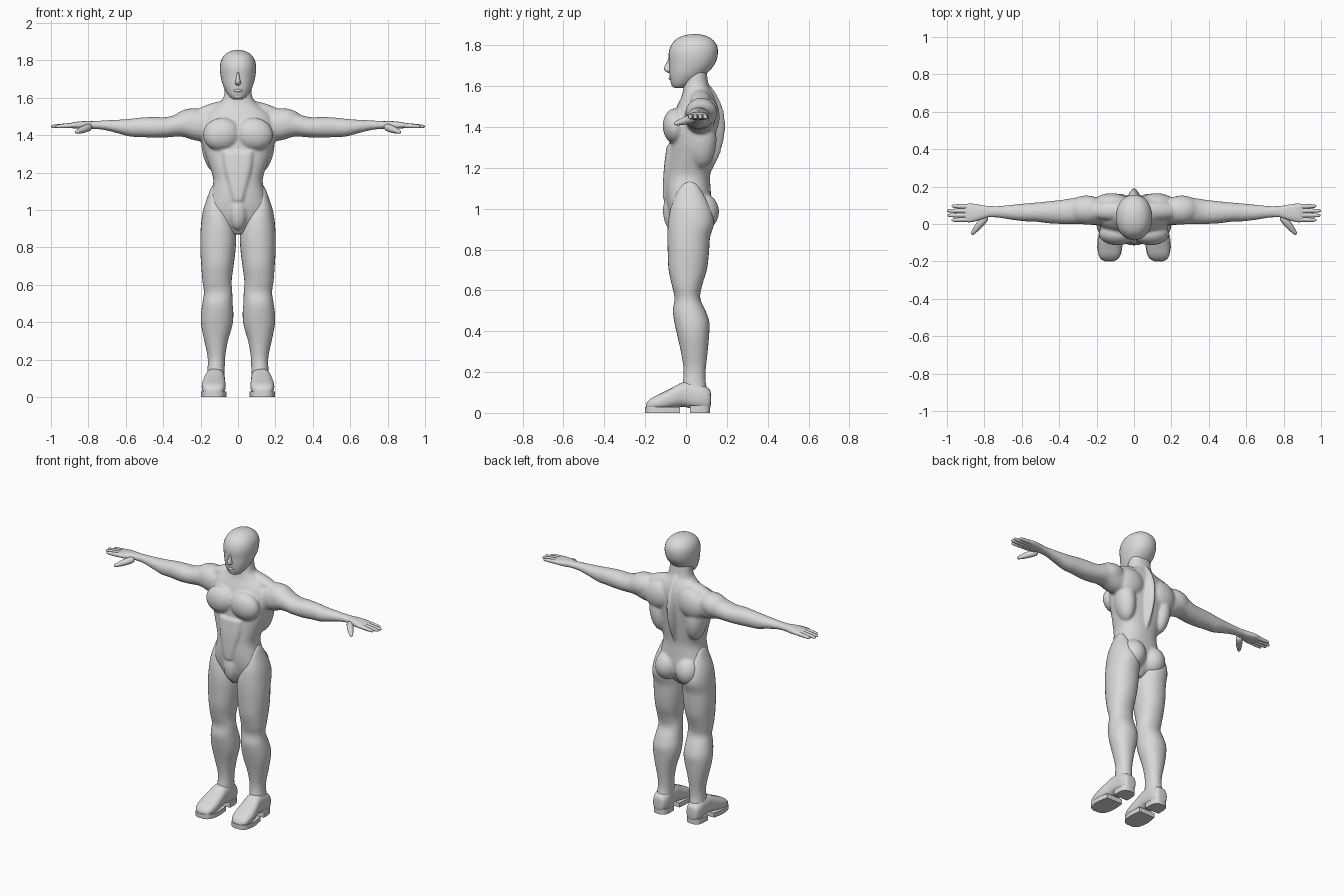
import bpy, bmesh, math
from mathutils import Vector, Matrix

skin = bpy.data.materials.new("light_grey")
skin.diffuse_color = (0.7, 0.7, 0.7, 1)


def spline(rows, sub):
    """Catmull-Rom interpolation of section rows."""
    out = []
    for i in range(len(rows) - 1):
        p = [rows[max(i - 1, 0)], rows[i], rows[i + 1], rows[min(i + 2, len(rows) - 1)]]
        for k in range(sub):
            t = k / sub
            out.append([0.5 * (2 * b + (c - a) * t + (2 * a - 5 * b + 4 * c - d) * t * t
                               + (3 * b - a - 3 * c + d) * t ** 3) for a, b, c, d in zip(*p)])
    return out + [list(rows[-1])]


def loft(bm, axis, rows, power=2.0, seg=32, sub=4, side=1):
    """Skin rounded sections: (position, a_min, a_max, b_min, b_max)."""
    rings = []
    for t, a0, a1, b0, b1 in spline(rows, sub):
        ring = []
        for k in range(seg):
            g = 2 * math.pi * k / seg
            c, s = math.cos(g), math.sin(g)
            a = (a0 + a1) / 2 + (a1 - a0) / 2 * math.copysign(abs(c) ** (2 / power), c)
            b = (b0 + b1) / 2 + (b1 - b0) / 2 * math.copysign(abs(s) ** (2 / power), s)
            x, y, z = {"x": (t, a, b), "y": (a, t, b), "z": (a, b, t)}[axis]
            ring.append(bm.verts.new((x * side, y, z)))
        rings.append(ring)
    faces = [bm.faces.new(rings[0]), bm.faces.new(rings[-1])]
    for r, q in zip(rings, rings[1:]):
        for k in range(seg):
            n = (k + 1) % seg
            faces.append(bm.faces.new((r[k], r[n], q[n], q[k])))
    bmesh.ops.recalc_face_normals(bm, faces=faces)


def ball(bm, centre, radii, tilt=0, side=1):
    """Ellipsoid muscle, tilted about the y axis."""
    m = (Matrix.Translation((centre[0] * side, centre[1], centre[2]))
         @ Matrix.Rotation(tilt * side, 4, "Y") @ Matrix.Diagonal((*radii, 1)))
    bmesh.ops.create_uvsphere(bm, u_segments=24, v_segments=16, radius=1, matrix=m)


def finger(bm, a, b, r0, r1):
    """Tapered rounded digit between two points."""
    a, b = Vector(a), Vector(b)
    d = b - a
    rot = d.to_track_quat("Z", "Y").to_matrix().to_4x4()
    start = len(bm.verts)
    n = d.length
    loft(bm, "z", [(t * n, -r, r, -r, r) for t, r in
         ((0, r0 * .6), (.1, r0), (.5, r0 * .95), (.85, r1), (.96, r1 * .7), (1, r1 * .15))],
         seg=12, sub=2)
    bm.verts.ensure_lookup_table()
    for v in bm.verts[start:]:
        v.co = a + rot @ v.co


def finish(name, bm, mirror=False):
    me = bpy.data.meshes.new(name)
    bm.to_mesh(me)
    bm.free()
    me.materials.append(skin)
    ob = bpy.data.objects.new(name, me)
    bpy.context.collection.objects.link(ob)
    bpy.context.view_layer.objects.active = ob
    ob.select_set(True)
    bpy.ops.object.shade_smooth_by_angle(angle=math.radians(45))
    ob.select_set(False)
    if mirror:
        ob.modifiers.new("mirror", "MIRROR").use_mirror_merge = False
    return ob


# Torso, with the muscles and arms fused into one skin
bm = bmesh.new()
loft(bm, "z", [(z, -w, w, f, b) for z, w, f, b in (
    (.87, .03, -.05, .06), (.92, .11, -.07, .10), (1.0, .165, -.09, .125),
    (1.08, .148, -.1, .122), (1.16, .132, -.098, .118), (1.25, .158, -.088, .128),
    (1.33, .183, -.08, .138), (1.42, .195, -.075, .148), (1.5, .18, -.045, .15),
    (1.555, .12, -.02, .135), (1.6, .078, -.012, .112), (1.68, .07, 0, .1))], 2.3)
# Belly panel, groin and spine ridge
loft(bm, "z", [(1.05, -.03, .03, -.114, 0), (1.12, -.05, .05, -.113, 0),
               (1.22, -.075, .075, -.106, 0), (1.31, -.085, .085, -.094, 0)], 4)
ball(bm, (0, -.06, .99), (.052, .053, .1))
loft(bm, "z", [(1.18, -.02, .02, .06, .125), (1.27, -.03, .03, .06, .168),
               (1.38, -.04, .04, .06, .192), (1.48, -.04, .04, .06, .184),
               (1.57, -.03, .03, .06, .145), (1.62, -.02, .02, .06, .1)], 1.4)
for s in (1, -1):
    ball(bm, (.088, -.052, 1.405), (.1, .062, .087), .15, s)      # chest
    ball(bm, (.075, .078, .985), (.078, .084, .092), 0, s)        # seat
    ball(bm, (.135, .075, 1.34), (.06, .075, .14), .12, s)        # flank
    ball(bm, (.12, .11, 1.45), (.1, .055, .09), .4, s)            # shoulder blade
    ball(bm, (.255, .075, 1.468), (.105, .078, .074), .2, s)      # shoulder
    ball(bm, (.12, .07, 1.535), (.14, .05, .04), .27, s)          # neck slope
    loft(bm, "x", [(.12, .0, .14, 1.37, 1.52), (.22, -.005, .145, 1.37, 1.535),
                   (.3, .0, .142, 1.392, 1.52), (.38, .0, .13, 1.388, 1.497),
                   (.45, .003, .122, 1.386, 1.497), (.52, .012, .115, 1.39, 1.494),
                   (.58, .014, .11, 1.393, 1.487), (.65, .022, .103, 1.412, 1.482),
                   (.73, .034, .096, 1.43, 1.478), (.8, .034, .098, 1.434, 1.474)], 2.1, side=s)
body = finish("body", bm)
mod = body.modifiers.new("fuse", "REMESH")
mod.mode = "VOXEL"
mod.voxel_size = .008
mod.use_smooth_shade = True
mod = body.modifiers.new("relax", "SMOOTH")
mod.factor = .5
mod.iterations = 5

# Head with nose
bm = bmesh.new()
loft(bm, "z", [(z, -w, w, f, b) for z, w, f, b in (
    (1.59, .015, -.05, -.02), (1.597, .035, -.064, .0), (1.62, .056, -.075, .045),
    (1.66, .078, -.081, .10), (1.71, .092, -.083, .142), (1.76, .097, -.085, .156),
    (1.80, .09, -.073, .151), (1.83, .07, -.047, .128), (1.848, .042, -.01, .094),
    (1.855, .012, .03, .055))], 2.15)
loft(bm, "z", [(1.665, -.006, .006, -.088, -.06), (1.677, -.016, .016, -.104, -.06),
               (1.69, -.013, .013, -.108, -.06), (1.72, -.008, .008, -.093, -.06),
               (1.75, -.005, .005, -.082, -.06)], seg=16)
ball(bm, (0, -.073, 1.638), (.024, .012, .009))   # lips
ball(bm, (0, -.055, 1.607), (.024, .017, .013))   # chin
finish("head", bm)

# Hands
bm = bmesh.new()
loft(bm, "x", [(.77, .04, .094, 1.438, 1.474), (.81, .026, .1, 1.434, 1.475),
               (.85, .014, .107, 1.434, 1.473), (.885, .009, .109, 1.437, 1.468),
               (.905, .016, .102, 1.444, 1.461)], 2.6, seg=24)
for y, tip in ((.021, .976), (.046, .998), (.071, 1.0), (.096, .975)):
    finger(bm, (.87, y * .9 + .006, 1.453), (tip, y, 1.446), .0128, .0095)
finger(bm, (.79, .04, 1.445), (.868, -.056, 1.415), .02, .012)
finish("hands", bm, True)

# Legs
bm = bmesh.new()
loft(bm, "z", [
    (1.13, .125, .135, .005, .03), (1.115, .112, .146, -.02, .055),
    (1.07, .085, .163, -.05, .085), (1.0, .045, .186, -.076, .122),
    (.93, .018, .197, -.088, .137), (.86, .01, .201, -.091, .118),
    (.78, .014, .201, -.089, .112), (.7, .024, .196, -.085, .102),
    (.62, .034, .19, -.068, .078), (.56, .031, .182, -.056, .07),
    (.5, .029, .19, -.064, .096), (.44, .025, .198, -.056, .115),
    (.38, .031, .196, -.043, .113), (.3, .054, .18, -.025, .106),
    (.22, .068, .163, -.012, .097), (.16, .071, .162, -.014, .095),
    (.1, .072, .168, -.025, .105), (.06, .075, .168, -.02, .1)], 2.15)
finish("legs", bm, True)

# Shoes
bm = bmesh.new()
loft(bm, "y", [
    (.122, .105, .14, .045, .09), (.115, .085, .16, .022, .115), (.08, .072, .172, .015, .138),
    (.03, .07, .174, .022, .152), (-.02, .07, .178, .03, .148), (-.07, .068, .188, .022, .122),
    (-.12, .066, .194, .014, .097), (-.165, .074, .189, .014, .075),
    (-.188, .09, .174, .016, .055), (-.197, .115, .15, .022, .038)], 2.6)
finish("shoes", bm, True)


# Sole and heel slabs
def slab(bm, rows, z0, z1):
    outline = spline(rows, 4)
    pts = [(a, y) for y, a, b in outline] + [(b, y) for y, a, b in reversed(outline)]
    face = bm.faces.new([bm.verts.new((x, y, z0)) for x, y in pts])
    top = bmesh.ops.extrude_face_region(bm, geom=[face])["geom"]
    bmesh.ops.translate(bm, vec=(0, 0, z1 - z0), verts=[v for v in top if isinstance(v, bmesh.types.BMVert)])
    bmesh.ops.recalc_face_normals(bm, faces=bm.faces)


bm = bmesh.new()
slab(bm, [(-.2, .11, .155), (-.185, .083, .18), (-.15, .067, .193), (-.1, .062, .197),
          (-.03, .068, .185)], 0, .03)
finish("front_soles", bm, True)
bm = bmesh.new()
slab(bm, [(.02, .072, .175), (.08, .073, .172), (.108, .085, .16), (.118, .105, .14)], 0, .035)
finish("heels", bm, True)
